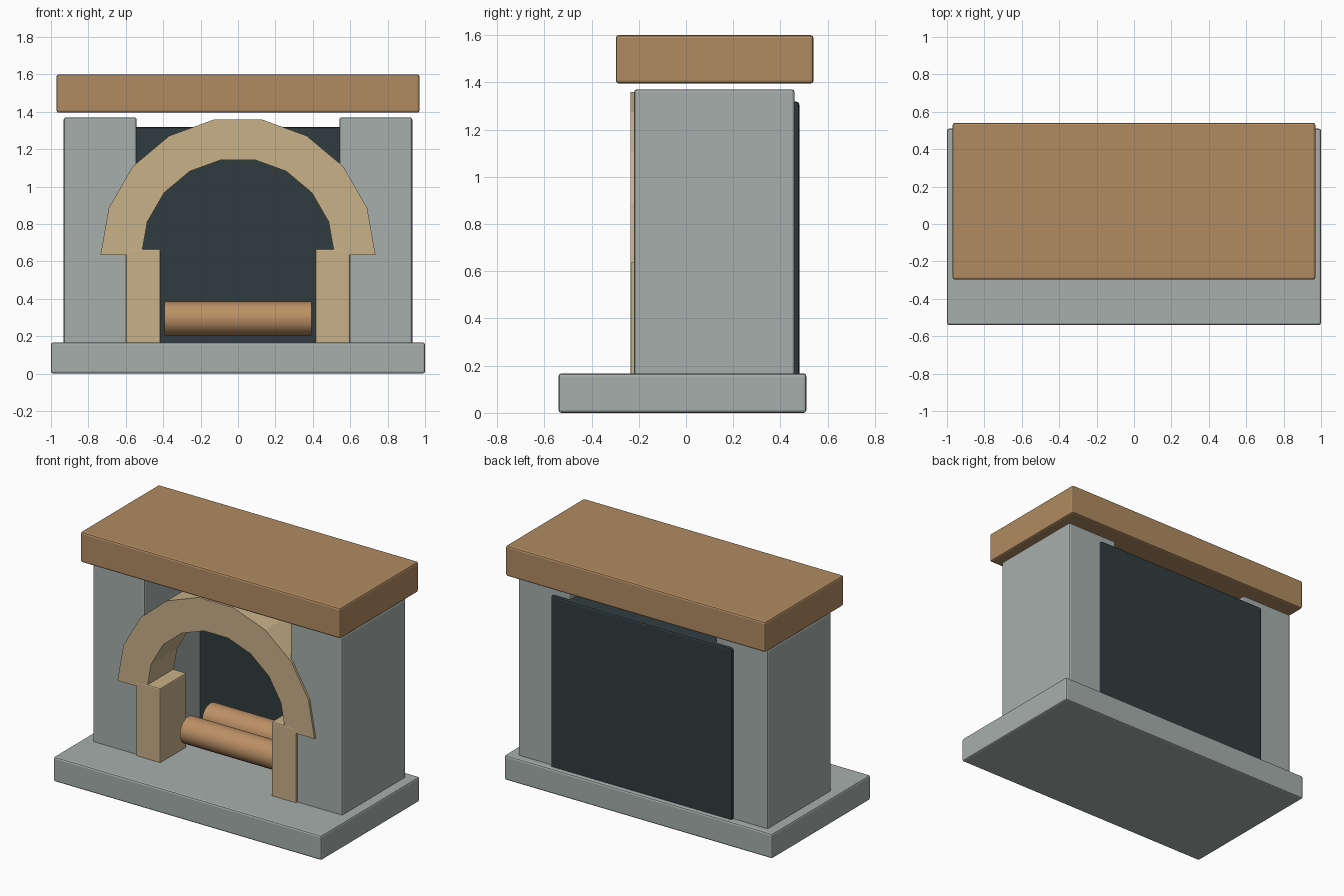
import bpy, bmesh
from math import sin, cos, pi, radians

if "Cube" in bpy.data.objects:
    bpy.data.objects.remove(bpy.data.objects["Cube"])


def material(name, rgb):
    m = bpy.data.materials.new(name)
    m.diffuse_color = (*rgb, 1)
    m.use_nodes = True
    m.node_tree.nodes["Principled BSDF"].inputs["Base Color"].default_value = m.diffuse_color
    return m


STONE = material("stone", (0.38, 0.43, 0.41))
WOOD = material("mantel_wood", (0.44, 0.26, 0.12))
TRIM = material("trim_stone", (0.58, 0.44, 0.25))
IRON = material("dark_iron", (0.03, 0.045, 0.05))
LOG = material("log_wood", (0.50, 0.28, 0.13))


def finish(bm, name, mat):
    bmesh.ops.recalc_face_normals(bm, faces=bm.faces)
    me = bpy.data.meshes.new(name)
    bm.to_mesh(me)
    bm.free()
    me.materials.append(mat)
    ob = bpy.data.objects.new(name, me)
    bpy.context.collection.objects.link(ob)
    return ob


def box(name, x, y, z, mat, bevel=0.012):
    bm = bmesh.new()
    bmesh.ops.create_cube(bm, size=1)
    for v in bm.verts:
        for i, (lo, hi) in enumerate((x, y, z)):
            v.co[i] = lo if v.co[i] < 0 else hi
    ob = finish(bm, name, mat)
    mod = ob.modifiers.new("soft_edges", "BEVEL")
    mod.width = bevel
    mod.segments = 2
    return ob


# Hearth slab, mantel shelf and fireback
box("hearth", (-1, 1), (-0.54, 0.51), (0, 0.167), STONE)
box("mantel", (-0.97, 0.97), (-0.297, 0.54), (1.395, 1.6), WOOD)
box("fireback", (-0.675, 0.675), (0.37, 0.48), (0.15, 1.318), IRON)

# Side pillars and arch jambs, mirrored left and right
for side, s in (("left", -1), ("right", 1)):
    box(side + "_pillar", sorted((s * 0.542, s * 0.932)), (-0.22, 0.46),
        (0.155, 1.37), STONE)
    box(side + "_jamb", sorted((s * 0.415, s * 0.598)), (-0.236, 0.045),
        (0.155, 0.667), TRIM, 0.008)

# Faceted half-round arch
bm = bmesh.new()
SEG, ZC, RO, RI = 9, 0.635, 0.735, 0.516
rings = []
for i in range(SEG + 1):
    a = pi * i / SEG
    rings.append([bm.verts.new((r * cos(a), y, ZC + r * sin(a)))
                  for r, y in ((RO, -0.235), (RO, 0.045), (RI, 0.045), (RI, -0.235))])
for a, b in zip(rings, rings[1:]):
    for k in range(4):
        bm.faces.new((a[k], a[(k + 1) % 4], b[(k + 1) % 4], b[k]))
bm.faces.new(rings[0])
bm.faces.new(rings[-1])
finish(bm, "arch", TRIM)

# Two round logs lying across the firebox
for name, y in (("front_log", 0.03), ("back_log", 0.265)):
    bpy.ops.mesh.primitive_cylinder_add(vertices=16, radius=0.09, depth=0.785,
                                        location=(0, y, 0.295),
                                        rotation=(0, radians(90), 0))
    log = bpy.context.object
    log.name = name
    log.data.materials.append(LOG)
    bpy.ops.object.shade_smooth_by_angle(angle=radians(40))
